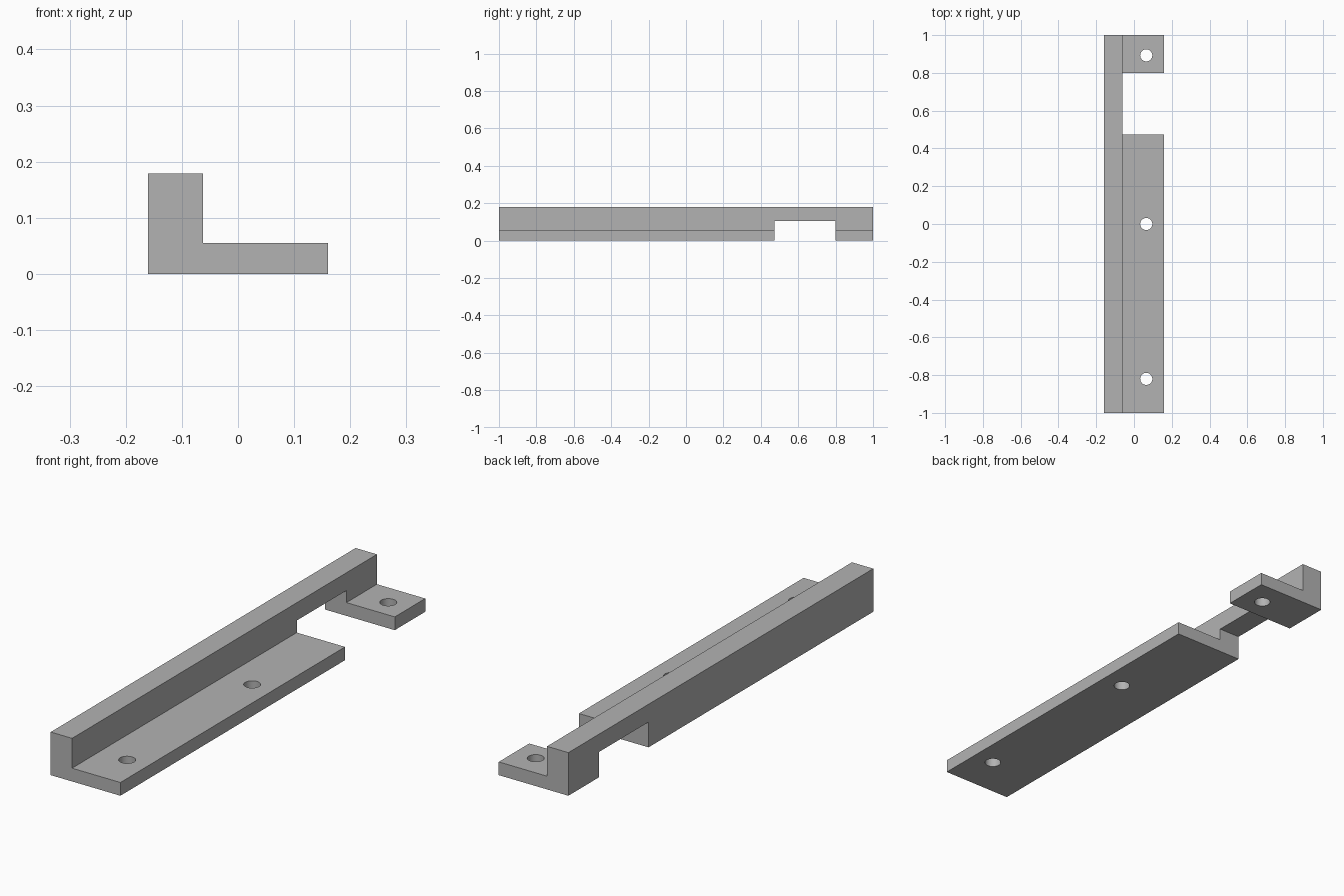
import bpy
import bmesh
import math

cube = bpy.data.objects.get("Cube")
if cube:
    bpy.data.objects.remove(cube, do_unlink=True)

grey = bpy.data.materials.new("plain grey")
grey.use_nodes = True
colour = (0.45, 0.45, 0.45, 1)
grey.diffuse_color = colour
grey.node_tree.nodes["Principled BSDF"].inputs["Base Color"].default_value = colour


def make_object(name, bm):
    bmesh.ops.recalc_face_normals(bm, faces=bm.faces)
    mesh = bpy.data.meshes.new(name)
    bm.to_mesh(mesh)
    bm.free()
    mesh.materials.append(grey)
    obj = bpy.data.objects.new(name, mesh)
    bpy.context.collection.objects.link(obj)
    return obj


def cut(target, cutter):
    mod = target.modifiers.new(cutter.name, "BOOLEAN")
    mod.operation = "DIFFERENCE"
    mod.solver = "EXACT"
    mod.object = cutter
    bpy.context.view_layer.objects.active = target
    bpy.ops.object.modifier_apply(modifier=mod.name)
    bpy.data.objects.remove(cutter, do_unlink=True)


# L-shaped rail extruded along its length
profile = [(-0.16, 0), (0.16, 0), (0.16, 0.055),
           (-0.062, 0.055), (-0.062, 0.179), (-0.16, 0.179)]
bm = bmesh.new()
face = bm.faces.new([bm.verts.new((x, -1, z)) for x, z in profile])
extruded = bmesh.ops.extrude_face_region(bm, geom=[face])["geom"]
bmesh.ops.translate(bm, vec=(0, 2, 0),
                    verts=[v for v in extruded if isinstance(v, bmesh.types.BMVert)])
rail = make_object("angle_rail", bm)

# Notch through the flange and the lower part of the wall
y0, y1, top = 0.474, 0.80, 0.105
bm = bmesh.new()
bmesh.ops.create_cube(bm, size=1)
bmesh.ops.scale(bm, vec=(1, y1 - y0, 2 * top), verts=bm.verts)
bmesh.ops.translate(bm, vec=(0, (y0 + y1) / 2, 0), verts=bm.verts)
cut(rail, make_object("notch_cutter", bm))

# Screw holes along the flange
for y in (-0.82, 0, 0.893):
    bm = bmesh.new()
    bmesh.ops.create_cone(bm, cap_ends=True, segments=48,
                          radius1=0.032, radius2=0.032, depth=0.3)
    bmesh.ops.translate(bm, vec=(0.065, y, 0), verts=bm.verts)
    cut(rail, make_object("hole_cutter", bm))

# Smooth hole walls, sharp edges elsewhere
bpy.ops.object.select_all(action="DESELECT")
rail.select_set(True)
bpy.context.view_layer.objects.active = rail
bpy.ops.object.shade_smooth_by_angle(angle=math.radians(30))
